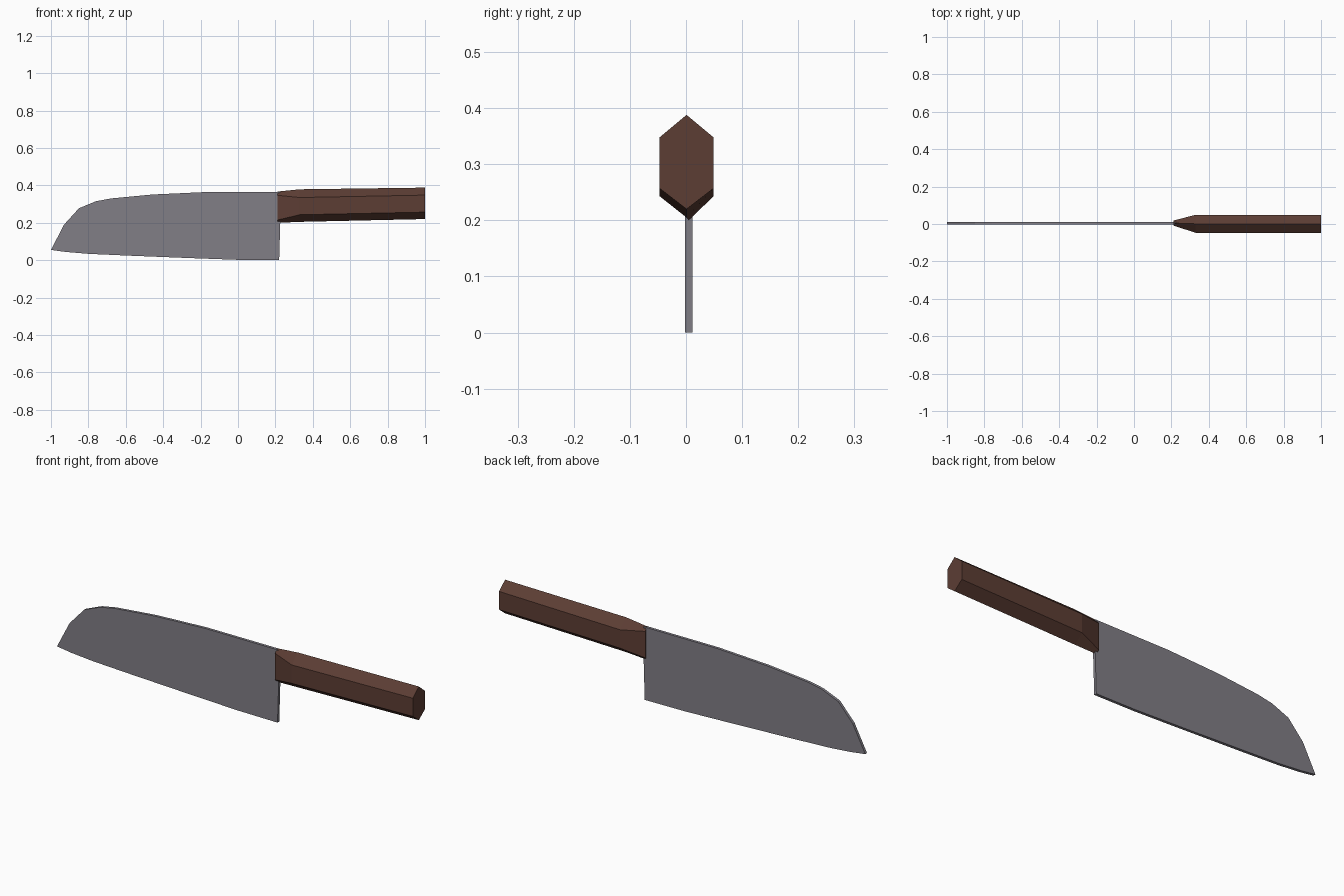
import bpy

if "Cube" in bpy.data.objects:
    bpy.data.objects.remove(bpy.data.objects["Cube"])


def make_part(name, rings, colour):
    """Loft matching cross-sections into a closed flat-faced solid."""
    n = len(rings[0])
    verts = [p for ring in rings for p in ring]
    faces = [tuple(range(n)), tuple(range(len(verts) - n, len(verts)))[::-1]]
    for r in range(len(rings) - 1):
        for i in range(n):
            j = (i + 1) % n
            faces.append((r * n + i, (r + 1) * n + i, (r + 1) * n + j, r * n + j))
    mesh = bpy.data.meshes.new(name)
    mesh.from_pydata(verts, [], faces)
    obj = bpy.data.objects.new(name, mesh)
    bpy.context.collection.objects.link(obj)
    mat = bpy.data.materials.new(name + "_material")
    mat.diffuse_color = colour
    mat.use_nodes = True
    mat.node_tree.nodes["Principled BSDF"].inputs["Base Color"].default_value = mat.diffuse_color
    mesh.materials.append(mat)
    return obj


# Blade: side outline (x, z), cutting edge from tip to heel, then back along the spine
outline = [(-1, 0.055), (-0.92, 0.044), (-0.8, 0.034), (-0.6, 0.025), (-0.25, 0.011),
           (0, 0.002), (0.22, 0), (0.226, 0.2), (0.226, 0.364), (0.1, 0.364),
           (-0.18, 0.364), (-0.46, 0.351), (-0.68, 0.33), (-0.76, 0.315),
           (-0.85, 0.278), (-0.93, 0.19)]
make_part("blade", [[(x, y, z) for x, z in outline] for y in (-0.002, 0.012)],
          (0.22, 0.21, 0.24, 1))


# Handle: six-sided sections, pinched to the blade at the front
def hexagon(x, centre, half, bottom, low, high, top):
    y0, y1 = centre - half, centre + half
    return [(x, centre, bottom), (x, y1, low), (x, y1, high),
            (x, centre, top), (x, y0, high), (x, y0, low)]


make_part("handle", [
    hexagon(0.212, 0.005, 0.014, 0.2, 0.215, 0.347, 0.367),
    hexagon(0.33, 0.001, 0.048, 0.205, 0.243, 0.335, 0.379),
    hexagon(1.0, 0.001, 0.048, 0.22, 0.257, 0.348, 0.388),
], (0.107, 0.047, 0.034, 1))

# Make all face normals point outwards
import bmesh
for obj in bpy.context.collection.objects:
    bm = bmesh.new()
    bm.from_mesh(obj.data)
    bmesh.ops.recalc_face_normals(bm, faces=bm.faces)
    bm.to_mesh(obj.data)
    bm.free()
